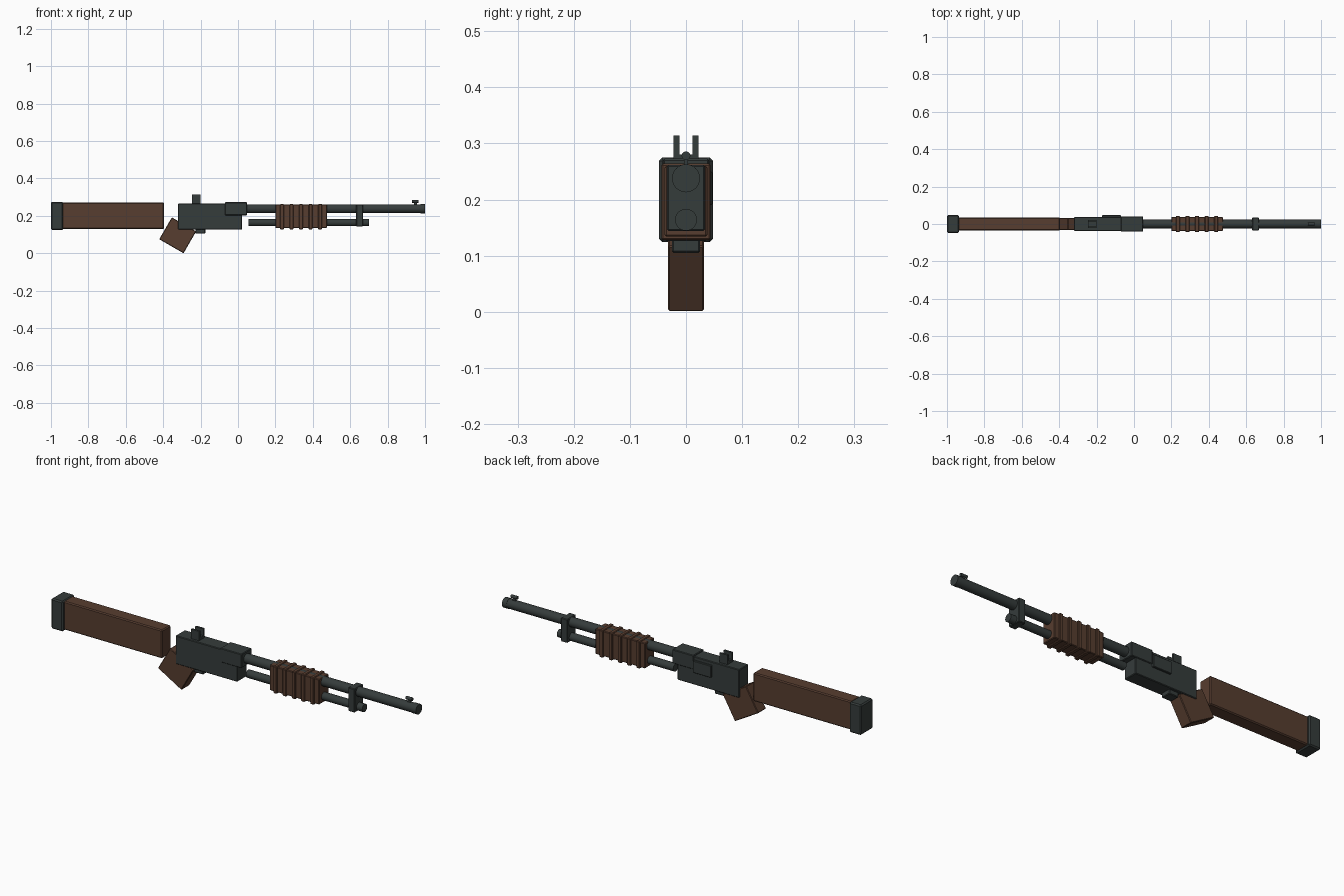
import bpy, math
from mathutils import Matrix

if "Cube" in bpy.data.objects:
    bpy.data.objects.remove(bpy.data.objects["Cube"])


def material(name, rgb):
    m = bpy.data.materials.new(name)
    m.diffuse_color = (*rgb, 1)
    m.use_nodes = True
    m.node_tree.nodes["Principled BSDF"].inputs["Base Color"].default_value = m.diffuse_color
    return m


METAL = material("dark gunmetal", (0.036, 0.045, 0.044))
WOOD = material("dark brown wood", (0.095, 0.047, 0.029))


def box(name, x, y, z, mat, bevel=0.003):
    """Box from (min, max) ranges with a small chamfer."""
    bpy.ops.mesh.primitive_cube_add(size=1)
    o = bpy.context.object
    o.name = name
    size = [r[1] - r[0] for r in (x, y, z)]
    o.data.transform(Matrix.Diagonal((*size, 1)))
    o.location = [(r[0] + r[1]) / 2 for r in (x, y, z)]
    o.data.materials.append(mat)
    if bevel:
        b = o.modifiers.new("chamfer", 'BEVEL')
        b.width, b.segments = bevel, 1
    return o


def tube(name, x0, x1, z, r, mat, sides=24):
    """Cylinder lying along x."""
    bpy.ops.mesh.primitive_cylinder_add(vertices=sides, radius=r, depth=x1 - x0)
    o = bpy.context.object
    o.name = name
    o.data.transform(Matrix.Rotation(math.pi / 2, 4, 'Y'))
    o.location = ((x0 + x1) / 2, 0, z)
    o.data.materials.append(mat)
    bpy.ops.object.shade_smooth_by_angle(angle=math.radians(35))
    return o


def sym(h):
    return (-h, h)


# Stock and butt pad
box("stock", (-0.94, -0.395), sym(0.035), (0.13, 0.272), WOOD, 0.005)
box("butt_pad", (-1.0, -0.935), sym(0.048), (0.124, 0.275), METAL, 0.006)

# Angled grip
grip = box("grip", (-0.3975, -0.2475), sym(0.032), (0.0285, 0.1635), WOOD, 0.003)
grip.rotation_euler = (0, math.radians(30), 0)

# Receiver with barrel collar, ejection port plate and trigger block
box("receiver", (-0.32, 0.022), sym(0.037), (0.126, 0.267), METAL)
box("barrel_collar", (-0.07, 0.048), sym(0.041), (0.203, 0.273), METAL)
box("ejection_port", (-0.17, -0.07), (0.03, 0.047), (0.19, 0.25), METAL, 0.002)
box("trigger_block", (-0.227, -0.175), sym(0.025), (0.105, 0.14), METAL)

# Rear sight: low base with two prongs
box("rear_sight_base", (-0.245, -0.2), sym(0.021), (0.26, 0.28), METAL, 0)
for side, name in ((-1, "front"), (1, "back")):
    box(f"rear_sight_prong_{name}", (-0.245, -0.2),
        sorted((side * 0.012, side * 0.022)), (0.262, 0.314), METAL, 0)

# Barrel, muzzle ring and magazine tube
tube("barrel", 0.02, 0.995, 0.238, 0.0235, METAL)
tube("muzzle_ring", 0.975, 1.0, 0.238, 0.025, METAL)
tube("magazine_tube", 0.057, 0.7, 0.164, 0.0195, METAL)

# Front sight
box("front_sight_post", (0.94, 0.957), sym(0.004), (0.255, 0.275), METAL, 0)
tube("front_sight_bead", 0.93, 0.965, 0.278, 0.008, METAL, 12)

# Clamp joining barrel and magazine tube
box("barrel_clamp", (0.632, 0.668), sym(0.034), (0.144, 0.262), METAL)

# Ribbed pump handle
box("pump_handle", (0.2, 0.475), sym(0.038), (0.134, 0.26), WOOD)
for i in range(5):
    x = 0.235 + i * 0.051
    box(f"pump_rib_{i + 1}", (x - 0.01, x + 0.01), sym(0.044), (0.128, 0.264), WOOD)
